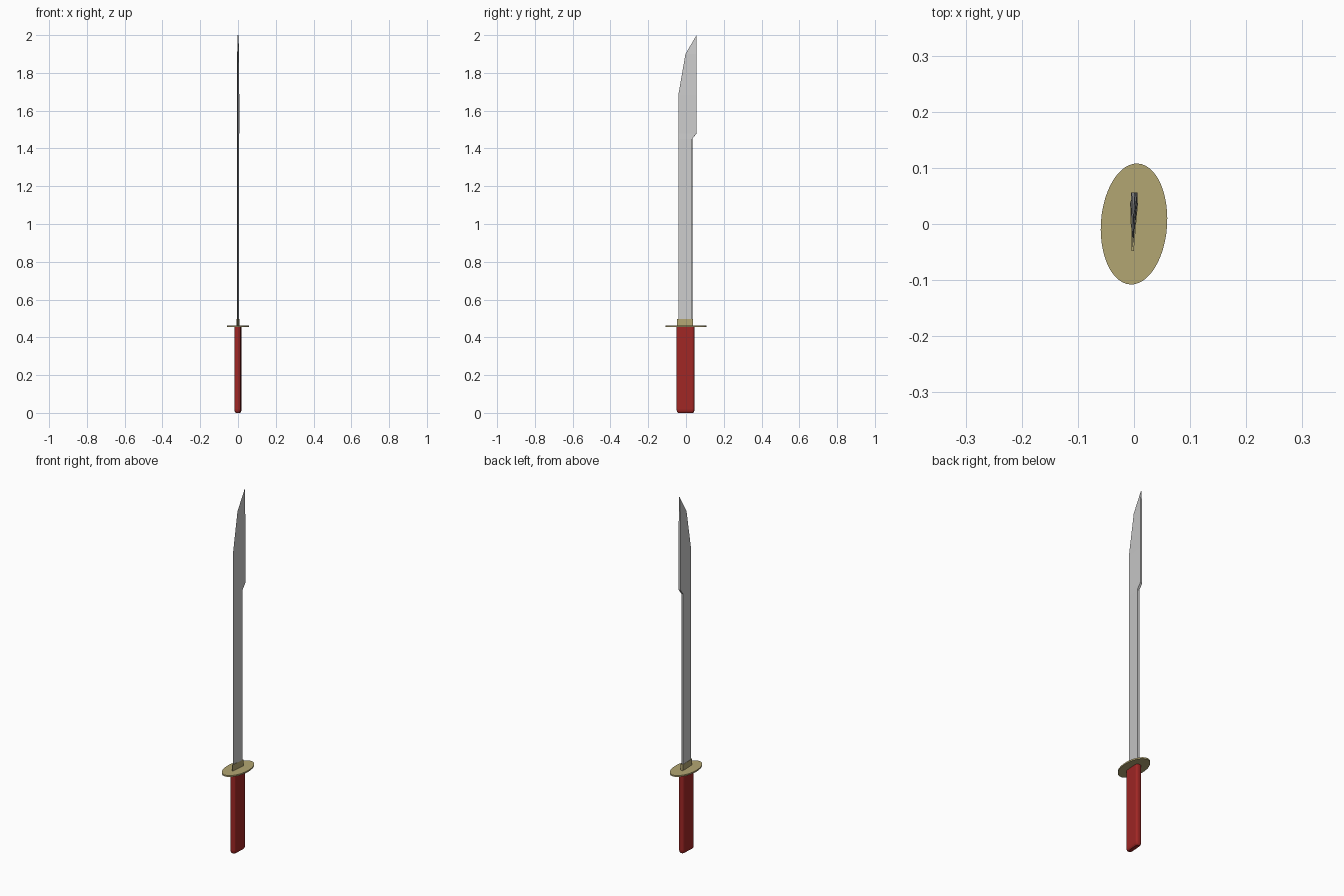
import bpy, bmesh
from math import cos, sin, pi, radians

if "Cube" in bpy.data.objects:
    bpy.data.objects.remove(bpy.data.objects["Cube"])

TURN = radians(-3.8)


def material(name, rgb):
    m = bpy.data.materials.new(name)
    m.diffuse_color = (*rgb, 1)
    m.use_nodes = True
    m.node_tree.nodes["Principled BSDF"].inputs["Base Color"].default_value = m.diffuse_color
    return m


def loft(name, rings, mat=None, turn=TURN, x=0.0):
    """Skin a stack of equal-sized point rings and cap both ends."""
    bm = bmesh.new()
    vs = [[bm.verts.new(p) for p in ring] for ring in rings]
    n = len(rings[0])
    for a, b in zip(vs, vs[1:]):
        for i in range(n):
            j = (i + 1) % n
            bm.faces.new((a[i], a[j], b[j], b[i]))
    bm.faces.new(vs[0][::-1])
    bm.faces.new(vs[-1])
    bmesh.ops.remove_doubles(bm, verts=bm.verts, dist=1e-5)
    bmesh.ops.recalc_face_normals(bm, faces=bm.faces)
    me = bpy.data.meshes.new(name)
    bm.to_mesh(me)
    bm.free()
    ob = bpy.data.objects.new(name, me)
    bpy.context.collection.objects.link(ob)
    ob.rotation_euler.z = turn
    ob.location.x = x
    if mat:
        me.materials.append(mat)
    return ob


def rounded(hx, y0, y1, r, z, inset=0.0, seg=3):
    """Rounded-rectangle ring at height z."""
    hx, y0, y1, r = hx - inset, y0 + inset, y1 - inset, max(r - inset / 2, 0.002)
    pts = []
    for k, (cx, cy) in enumerate([(hx - r, y1 - r), (r - hx, y1 - r),
                                  (r - hx, y0 + r), (hx - r, y0 + r)]):
        for i in range(seg + 1):
            a = pi / 2 * (k + i / seg)
            pts.append((cx + r * cos(a), cy + r * sin(a), z))
    return pts


def ellipse(a, b, z, n=48):
    return [(a * cos(2 * pi * i / n), b * sin(2 * pi * i / n), z) for i in range(n)]


red = material("red_grip", (0.35, 0.02, 0.018))
brass = material("dull_brass", (0.45, 0.38, 0.17))

# grip with a rounded butt
loft("grip", [rounded(0.0165, -0.05, 0.045, 0.012, z, i)
              for z, i in ((0, 0.007), (0.007, 0.002), (0.018, 0), (0.457, 0))], red)

# oval guard plate
loft("guard", [ellipse(0.059, 0.108, z) for z in (0.455, 0.463)], brass)

# tapered collar at the root of the blade
loft("blade_collar", [[(0.007, 0.038, z), (-0.007, 0.038, z),
                       (-0.002, -0.048, z), (0.002, -0.048, z)]
                      for z in (0.46, 0.497)], brass, radians(-1.7), -0.001)

# wedge blade: outline of (edge y, edge z, spine y, spine z, half thickness)
stations = [(-0.041, 0.46, 0.033, 0.46, 0.006),
            (-0.041, 1.45, 0.033, 1.45, 0.006),
            (-0.041, 1.48, 0.056, 1.48, 0.006),
            (-0.041, 1.68, 0.056, 1.68, 0.006),
            (-0.003, 1.90, 0.056, 1.90, 0.005),
            (0.0555, 1.999, 0.056, 2.00, 0.002)]
loft("blade", [[(t, sy, sz), (-t, sy, sz), (0, ey, ez)]
               for ey, ez, sy, sz, t in stations], None, radians(-1.7), -0.001)
